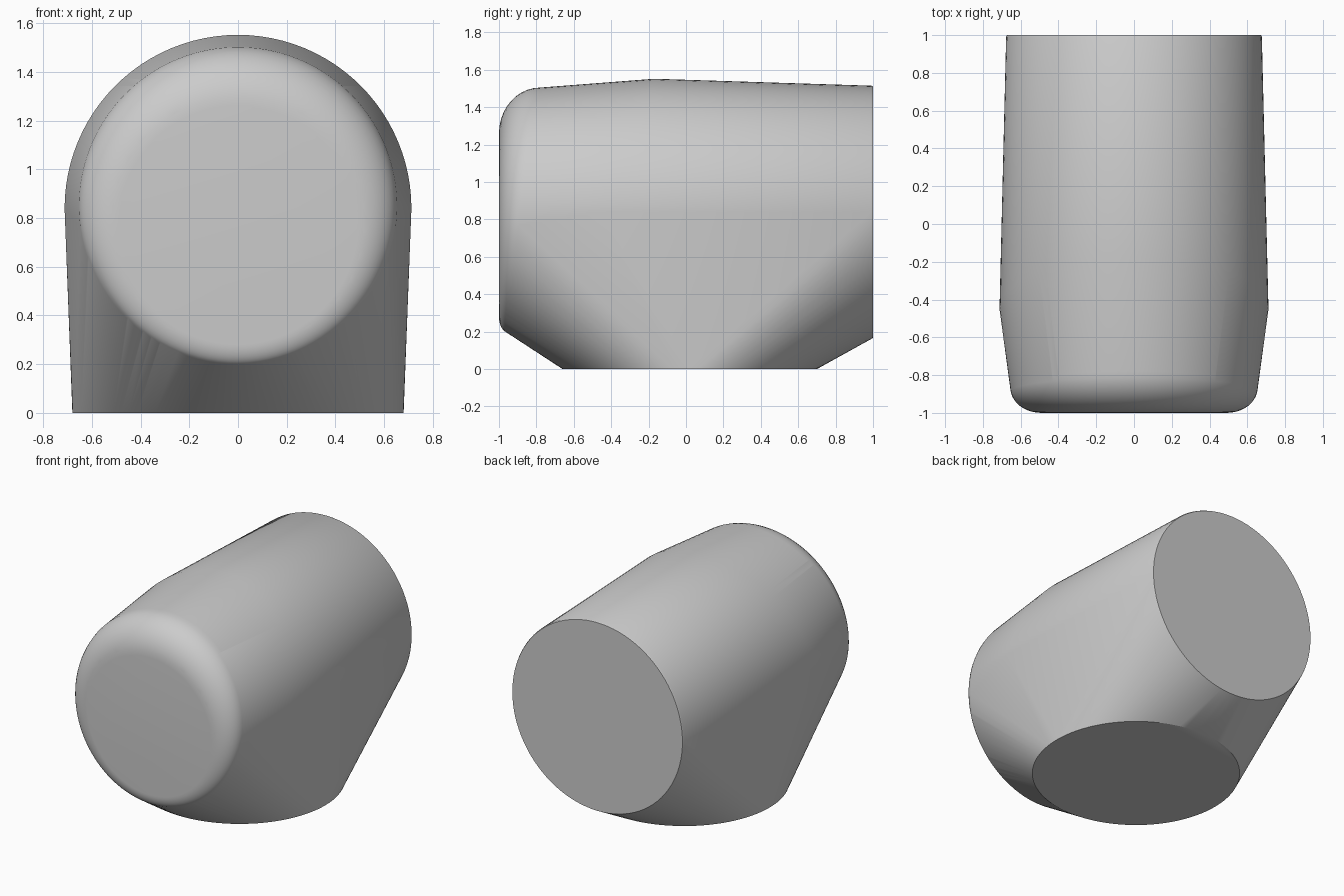
import bpy, bmesh
from math import sin, cos, pi, radians

cube = bpy.data.objects.get("Cube")
if cube:
    bpy.data.objects.remove(cube, do_unlink=True)

# Single plain grey finish
grey = bpy.data.materials.new("light_grey")
grey.use_nodes = True
colour = (0.6, 0.6, 0.6, 1)
grey.diffuse_color = colour
grey.node_tree.nodes["Principled BSDF"].inputs["Base Color"].default_value = colour

SEGMENTS = 96
angles = [2 * pi * i / SEGMENTS for i in range(SEGMENTS)]
bm = bmesh.new()


def upright_ring(y, z, radius, tilt=0.0, upper_only=False):
    """Ring facing along y, its top leaning back by tilt."""
    for a in angles:
        if upper_only and sin(a) < -0.01:
            continue
        bm.verts.new((radius * cos(a), y + tilt * sin(a), z + radius * sin(a)))


def rounded_nose(steps=10):
    """Flat front disc rolling over into a wider, leaning ring."""
    for i in range(steps + 1):
        t = pi / 2 * i / steps
        for a in angles:
            radius = 0.49 + 0.165 * sin(t)
            z = 0.77 + 0.08 * sin(t)
            depth = 0.135 + 0.085 * sin(a)
            bm.verts.new((radius * cos(a), -1 + depth * (1 - cos(t)),
                          z + radius * sin(a)))


# Round foot
for a in angles:
    bm.verts.new((0.68 * cos(a), 0.02 + 0.68 * sin(a), 0))

# Nose, widest shoulder, and back end with a tiny chamfer
rounded_nose()
upright_ring(-0.45, 0.84, 0.712, tilt=0.28, upper_only=True)
upright_ring(0.99, 0.838, 0.677)
upright_ring(1.0, 0.838, 0.672)

# Stretch one skin over all the rings
hull = bmesh.ops.convex_hull(bm, input=bm.verts[:])
loose = [v for v in bm.verts if not v.link_faces]
bmesh.ops.delete(bm, geom=loose, context="VERTS")
bmesh.ops.dissolve_limit(bm, angle_limit=radians(0.1),
                         verts=bm.verts[:], edges=bm.edges[:])
bmesh.ops.recalc_face_normals(bm, faces=bm.faces[:])

mesh = bpy.data.meshes.new("body")
bm.to_mesh(mesh)
bm.free()
mesh.materials.append(grey)
body = bpy.data.objects.new("body", mesh)
bpy.context.collection.objects.link(body)

bpy.ops.object.select_all(action="DESELECT")
body.select_set(True)
bpy.context.view_layer.objects.active = body
bpy.ops.object.shade_smooth_by_angle(angle=radians(30))
